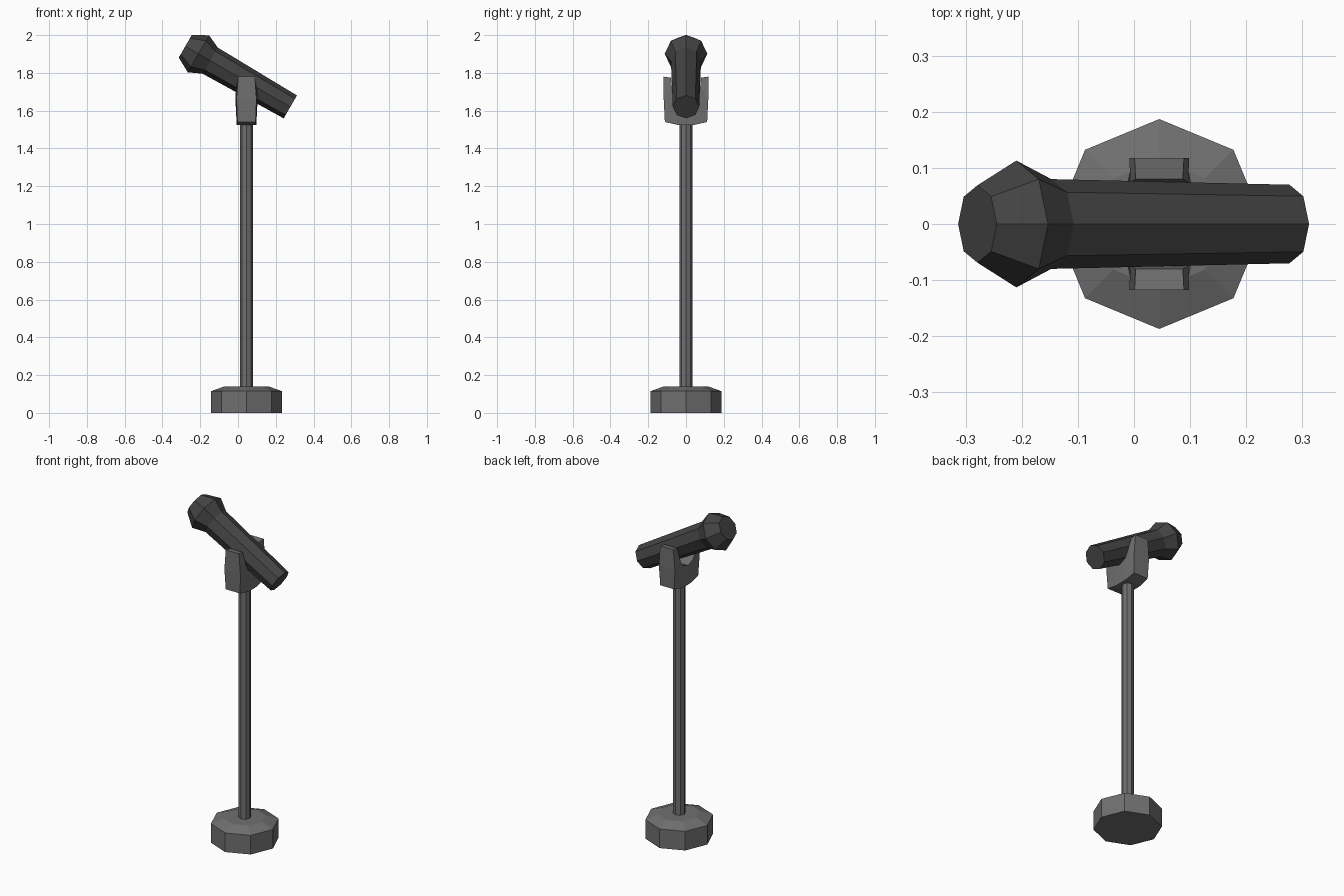
import bpy, bmesh, math
from mathutils import Matrix, Vector

if "Cube" in bpy.data.objects:
    bpy.data.objects.remove(bpy.data.objects["Cube"])


def material(name, v):
    m = bpy.data.materials.new(name)
    m.diffuse_color = (v, v, v, 1)
    m.use_nodes = True
    m.node_tree.nodes["Principled BSDF"].inputs["Base Color"].default_value = m.diffuse_color
    return m


stand_grey = material("stand grey", 0.16)
mic_dark = material("dark grey", 0.058)
CX = 0.045  # axis of the stand


def finish(bm, name, mat, matrix=Matrix()):
    bmesh.ops.recalc_face_normals(bm, faces=bm.faces)
    me = bpy.data.meshes.new(name)
    bm.to_mesh(me)
    bm.free()
    me.transform(matrix)
    me.materials.append(mat)
    ob = bpy.data.objects.new(name, me)
    bpy.context.collection.objects.link(ob)
    return ob


def lathe(name, profile, mat, matrix, sides=8):
    """Octagonal solid from (radius, height) rings."""
    bm = bmesh.new()
    rings = []
    for r, z in profile:
        rings.append([bm.verts.new((r * math.cos(math.tau * i / sides),
                                    r * math.sin(math.tau * i / sides), z))
                      for i in range(sides)])
    for a, b in zip(rings, rings[1:]):
        for i in range(sides):
            j = (i + 1) % sides
            bm.faces.new((a[i], a[j], b[j], b[i]))
    bm.faces.new(rings[0])
    bm.faces.new(rings[-1])
    return finish(bm, name, mat, matrix)


# Base and pole
axis = Matrix.Translation((CX, 0, 0))
lathe("base", [(0.187, 0), (0.187, 0.115), (0.115, 0.141)], stand_grey, axis)
lathe("pole", [(0.034, 0.13), (0.034, 1.54)], stand_grey, axis)

# Microphone: handle and faceted head on an axis tilted 30 degrees
tilt = Matrix.Translation((0.277, 0, 1.62)) @ Matrix.Rotation(math.radians(-60), 4, 'Y')
lathe("microphone", [(0.07, 0), (0.08, 0.49), (0.113, 0.562), (0.069, 0.642)],
      mic_dark, tilt)

# U-shaped clip: (y, z, half width in x), outer and inner outline of one half
outer = [(0, 1.524, 0.052), (0.045, 1.525, 0.052), (0.112, 1.54, 0.048),
         (0.118, 1.66, 0.053), (0.118, 1.78, 0.044)]
inner = [(0, 1.645, 0.058), (0.045, 1.66, 0.058), (0.068, 1.69, 0.058),
         (0.075, 1.73, 0.052), (0.08, 1.775, 0.042)]
bm = bmesh.new()
for s in (1, -1):
    o, i = [[[bm.verts.new((CX + k * w, s * y, z)) for k in (-1, 1)]
             for y, z, w in line] for line in (outer, inner)]
    for n in range(4):
        for k in (0, 1):
            bm.faces.new((o[n][k], o[n + 1][k], i[n + 1][k], i[n][k]))
        for line in (o, i):
            bm.faces.new((line[n][0], line[n][1], line[n + 1][1], line[n + 1][0]))
    bm.faces.new((o[4][0], o[4][1], i[4][1], i[4][0]))
bmesh.ops.remove_doubles(bm, verts=bm.verts, dist=1e-4)
finish(bm, "clip", stand_grey)
